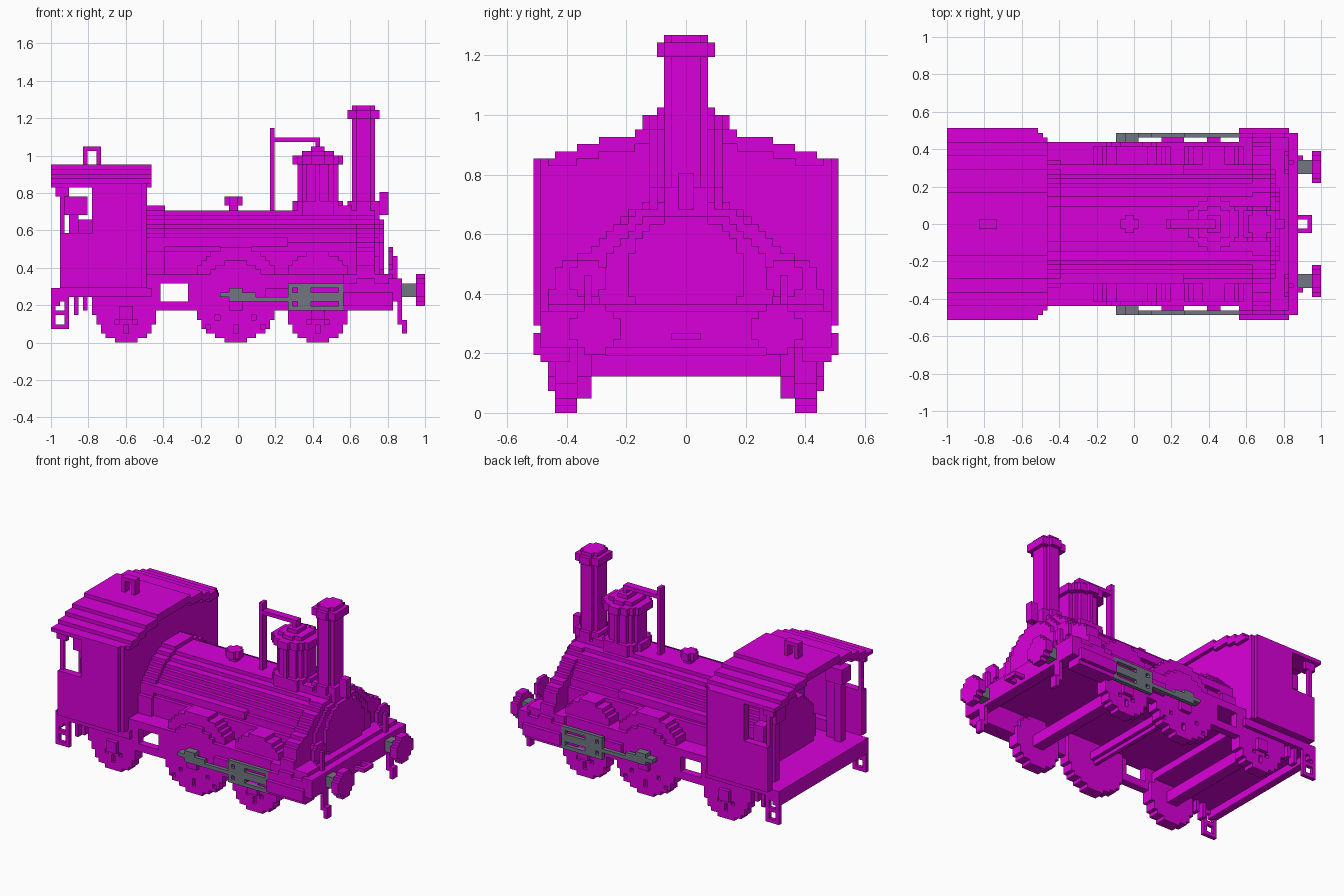
import bpy
import bmesh
from itertools import product

cube = bpy.data.objects.get("Cube")
if cube:
    bpy.data.objects.remove(cube)

NX, NY = 82, 42          # grid cells along the length and the width
V = 2 / NX               # cell size


def material(name, rgb):
    m = bpy.data.materials.new(name)
    m.use_nodes = True
    m.diffuse_color = (*rgb, 1)
    m.node_tree.nodes["Principled BSDF"].inputs["Base Color"].default_value = (*rgb, 1)
    return m


MAGENTA = material("magenta", (0.7, 0.0, 0.7))
GREY = material("slate grey", (0.16, 0.18, 0.22))


# Cell helpers
def box(i0, i1, j0, j1, k0, k1):
    return set(product(range(i0, i1), range(j0, j1), range(k0, k1)))


def disc(axis, a, b, r, lo, hi):
    """Stepped cylinder; a and b are its centre on the other two axes."""
    flat = [(p, q) for p in range(int(a - r) - 1, int(a + r) + 2)
            for q in range(int(b - r) - 1, int(b + r) + 2)
            if (p + .5 - a) ** 2 + (q + .5 - b) ** 2 < r * r]
    out = set()
    for s in range(lo, hi):
        for p, q in flat:
            out.add({"x": (s, p, q), "y": (p, s, q), "z": (p, q, s)}[axis])
    return out


def above(cells, k):
    return {c for c in cells if c[2] >= k}


def both(cells):
    return cells | {(i, NY - 1 - j, k) for i, j, k in cells}


def part(name, cells, mat=MAGENTA):
    bm = bmesh.new()
    verts = {}

    def vert(c):
        if c not in verts:
            verts[c] = bm.verts.new(((c[0] - NX / 2) * V, (c[1] - NY / 2) * V, c[2] * V))
        return verts[c]

    for c in sorted(cells):
        for axis, side in product(range(3), (0, 1)):
            n = list(c)
            n[axis] += 2 * side - 1
            if tuple(n) in cells:
                continue
            u, w = (axis + 1) % 3, (axis + 2) % 3
            corners = []
            for du, dw in ((0, 0), (1, 0), (1, 1), (0, 1)):
                p = list(c)
                p[axis] += side
                p[u] += du
                p[w] += dw
                corners.append(vert(tuple(p)))
            bm.faces.new(corners if side else corners[::-1])
    bmesh.ops.dissolve_limit(bm, angle_limit=0.02, verts=bm.verts[:], edges=bm.edges[:])
    me = bpy.data.meshes.new(name)
    bm.to_mesh(me)
    bm.free()
    me.materials.append(mat)
    ob = bpy.data.objects.new(name, me)
    bpy.context.collection.objects.link(ob)


# Running gear: wheels with pierced faces, hubs and axles
for name, ci, r in (("rear", 16.5, 6.5), ("middle", 40.5, 9), ("front", 58.5, 6.5)):
    wheel = disc("y", ci, r, r, 3, 6)
    for di, dk in product((-1, 1), (-1, 1)):
        for step in range(2, int(r) - 2, 2):
            i, k = int(ci + di * step), int(r + dk * step)
            wheel -= box(i, i + 1, 3, 4, k, k + 1)
    wheel -= box(int(ci), int(ci) + 1, 3, 4, 2, 4)
    wheel |= disc("y", ci, r, 2, 2, 3)
    part(name + "_wheels", both(wheel))
    part(name + "_axle", disc("y", ci, r, 1.6, 6, 36))

# Frame plates and decks
frame = box(10, 75, 3, 5, 7, 15) - box(24, 30, 3, 5, 9, 13)
part("side_frames", both(frame))
part("main_deck", box(21, 75, 3, 39, 13, 15))
part("cab_floor", box(0, 22, 2, 40, 10, 12))
part("rear_beam", box(0, 2, 2, 40, 8, 12))
part("cylinder_covers", both(box(64, 75, 2, 5, 7, 15) | box(64, 75, 1, 2, 7, 13)
                             | box(64, 75, 0, 1, 8, 11)))
part("front_beam", box(74, 77, 1, 41, 9, 14) | box(73, 75, 2, 40, 13, 15))

# Wheel splashers on the deck
splash = disc("y", 40.5, 11, 10, 4, 8) | disc("y", 58.5, 13, 7, 4, 8)
part("splashers", both(above(splash, 14)))

# Boiler with its side ledges, firebox band, smokebox front and door
part("boiler", above(disc("x", 21, 16, 13, 21, 71), 14))
part("boiler_ledges", both(box(21, 52, 8, 11, 21, 23)))
part("firebox_band", above(disc("x", 21, 16, 14, 21, 25), 14))
part("boiler_backhead", above(disc("x", 21, 16, 11, 10, 19), 12))
part("smokebox_front", above(disc("x", 21, 16, 12, 71, 72), 14))
part("smokebox_door", above(disc("x", 21, 19, 8, 72, 73), 15))

# Flared saddle sweeping from the smokebox to the footplate
saddle = set()
for j0, j1, top in ((1, 2, 14), (2, 3, 17), (3, 4, 20), (4, 6, 21), (6, 8, 22), (8, 9, 23),
                    (9, 10, 24), (10, 11, 25), (11, 13, 26), (13, 14, 27), (14, 21, 28)):
    saddle |= box(67, 71, j0, j1, 13, top)
part("smokebox_saddle", both(saddle))

# Chimney
part("chimney", disc("z", 68.5, 21, 3, 28, 52) | disc("z", 68.5, 21, 4, 49, 51)
     | disc("z", 68.5, 21, 4, 28, 31))
part("top_lamp_bracket", box(72, 74, 20, 22, 28, 33) | box(70, 72, 20, 22, 28, 30))

# Steam dome, pipe and valve
dome = box(54, 66, 17, 25, 28, 30)
for r, lo, hi in ((5.5, 28, 31), (4.6, 30, 39), (5.8, 39, 41), (4, 41, 42), (2, 42, 43)):
    dome |= disc("z", 58.5, 21, r, lo, hi)
part("steam_dome", dome)
part("steam_pipe", box(48, 49, 20, 22, 28, 47) | box(48, 59, 20, 22, 44, 45)
     | box(58, 59, 20, 22, 42, 45))
part("safety_valve", box(39, 41, 20, 22, 28, 32) | box(38, 42, 20, 22, 30, 32)
     | box(39, 41, 19, 23, 30, 32))

# Cab walls with an open back and side openings
walls = both(box(2, 20, 0, 2, 12, 34) | box(20, 21, 1, 3, 12, 34))
walls -= both(box(3, 9, 0, 2, 24, 34) | box(2, 3, 0, 1, 24, 34))
part("cab_sides", walls | both(box(1, 4, 1, 2, 32, 34)))
front = box(19, 21, 2, 40, 12, 34)
roof = set()
for j0, j1, top in ((0, 3, 35), (3, 6, 36), (6, 9, 37), (9, 14, 38), (14, 21, 39)):
    roof |= box(0, 22, j0, j1, max(34, top - 2), top)
    front |= both(box(19, 21, max(j0, 2), j1, 34, top - 1))
roof -= box(20, 22, 0, 1, 34, 36) | box(21, 22, 1, 2, 34, 36)
part("cab_front_wall", front)
part("cab_roof", both(roof))
part("roof_vent", box(7, 8, 20, 22, 39, 42) | box(7, 11, 20, 22, 42, 43)
     | box(10, 11, 20, 22, 39, 43))

# Cab fittings
part("brake_columns", both(box(4, 6, 6, 8, 12, 32) | box(3, 8, 5, 9, 28, 32)
                           | box(6, 9, 4, 7, 12, 27)))

# Rear steps and hanging springs
steps = box(0, 4, 2, 3, 3, 12) - box(1, 3, 2, 3, 7, 9) - box(1, 3, 2, 3, 4, 6)
part("rear_steps", both(steps))
springs = set()
for n, i in enumerate((5, 7, 9)):
    springs |= box(i, i + 1, 3, 5, 6 + n % 2, 12)
part("hanging_springs", both(springs))

# Buffers, coupling, lamps and hoses
part("buffer_heads", both(disc("x", 8.5, 11.5, 3.4, 80, 82)))
part("buffer_shafts", both(box(77, 80, 7, 10, 10, 13)), GREY)
part("coupling", box(76, 80, 19, 23, 10, 11) - box(77, 79, 20, 22, 10, 11))
part("front_lamps", both(disc("x", 7.5, 18.5, 2.6, 74, 75) | box(74, 76, 7, 8, 14, 19)))
part("brake_hoses", both(box(76, 77, 6, 8, 4, 10) | box(77, 78, 6, 8, 2, 5)))

# Slotted slide-bar plates, rods and crossheads standing clear of the frame
bars = box(52, 64, 1, 2, 7, 13)
for k in (8, 11):
    bars -= box(57, 63, 1, 2, k, k + 1) | box(53, 54, 1, 2, k, k + 1)
part("slide_bars", both(bars), GREY)
part("piston_rods", both(box(45, 52, 1, 2, 9, 10)), GREY)
part("crossheads", both(box(37, 45, 1, 2, 10, 11) | box(39, 45, 1, 2, 9, 10)
                        | box(37, 42, 1, 3, 10, 11) | box(39, 42, 1, 3, 9, 12)), GREY)
part("crank_brackets", both(box(47, 52, 2, 3, 9, 12)))
